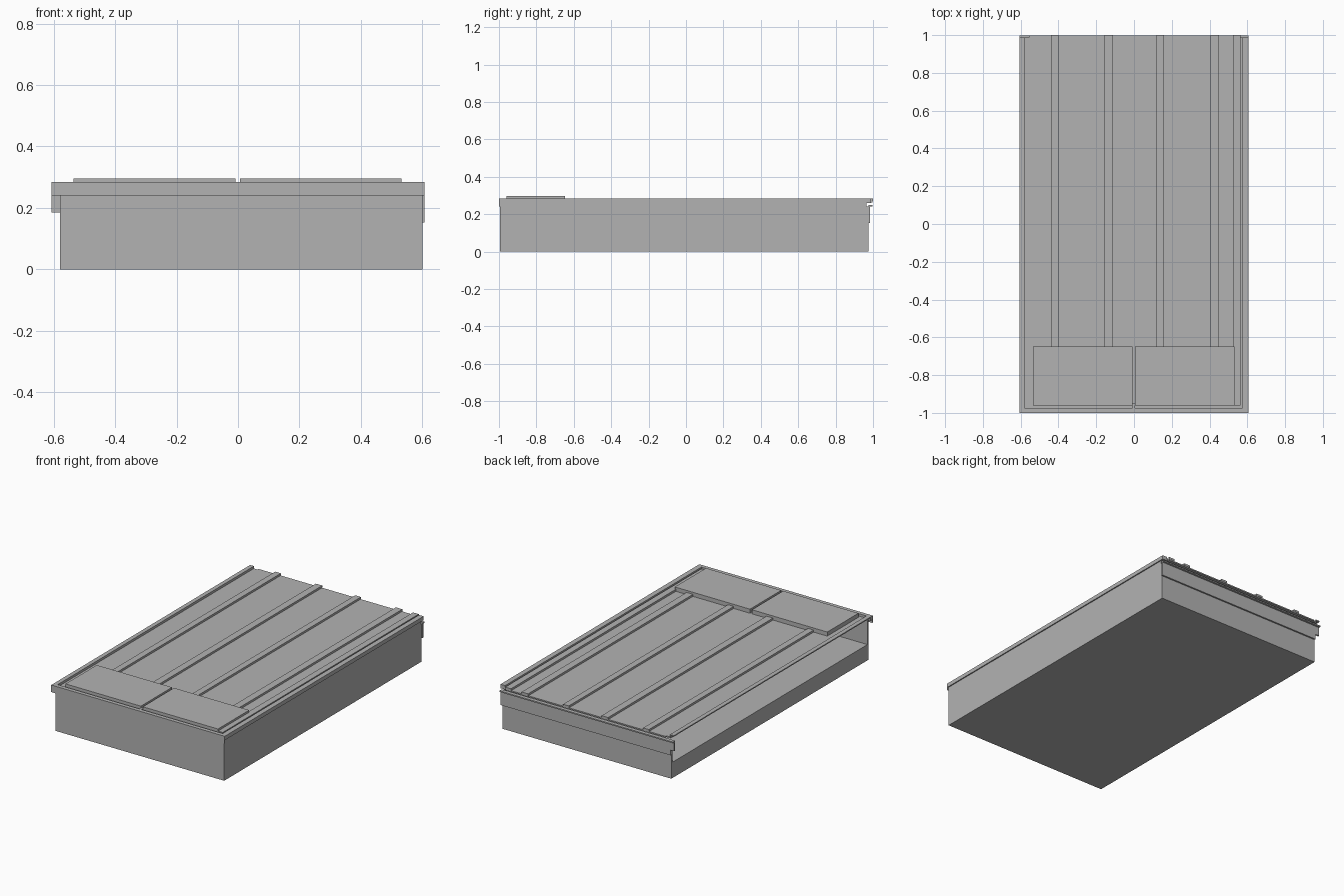
import bpy

if "Cube" in bpy.data.objects:
    bpy.data.objects.remove(bpy.data.objects["Cube"], do_unlink=True)

grey = bpy.data.materials.new("plain_grey")
grey.use_nodes = True
colour = (0.45, 0.45, 0.45, 1)
grey.diffuse_color = colour
grey.node_tree.nodes["Principled BSDF"].inputs["Base Color"].default_value = colour


def box(name, x, y, z):
    """Add a flat-faced block spanning the given (low, high) ranges."""
    spans = (x, y, z)
    bpy.ops.mesh.primitive_cube_add(size=1, location=[(a + b) / 2 for a, b in spans])
    ob = bpy.context.object
    ob.name = name
    ob.scale = [b - a for a, b in spans]
    bpy.ops.object.transform_apply(location=False, rotation=False, scale=True)
    ob.data.materials.append(grey)
    return ob


BACK = 0.975      # back face of the tray
TOP = 0.285       # top of the lid frame
SHEET = 0.27      # top of the recessed lid sheet
WALL = 0.01

# Tray, open along one long side
box("tray_floor", (-0.58, 0.60), (-0.995, BACK), (0, 0.1))
box("front_wall", (-0.58, 0.60), (-0.995, -0.985), (0.1, 0.26))
box("back_wall", (-0.58, 0.60), (BACK - WALL, BACK), (0.1, 0.24))
box("left_wall", (0.60 - WALL, 0.60), (-0.985, BACK - WALL), (0.1, 0.26))

# Lid frame: front lip, side rims
box("front_lip", (-0.607, 0.607), (-1, -0.995), (0.24, TOP))
box("front_rim", (-0.607, 0.607), (-0.995, -0.975), (0.26, TOP))
box("left_rim", (0.575, 0.607), (-0.975, 0.988), (0.26, TOP))
box("right_rim", (-0.607, -0.58), (-0.975, 0.988), (0.278, TOP))
box("right_rim_step", (-0.585, -0.58), (-0.975, 0.988), (0.262, 0.278))

# Lid sheet with lengthwise ribs
box("lid_sheet", (-0.58, 0.575), (-0.975, 0.988), (0.262, SHEET))
box("sheet_back_edge", (-0.555, 0.565), (0.988, 0.998), (0.262, SHEET))
ribs = [(-0.44, -0.40), (-0.155, -0.11), (0.12, 0.16), (0.405, 0.45), (0.525, 0.565)]
for i, span in enumerate(ribs):
    box(f"rib_{i + 1}", span, (-0.96, 1), (SHEET, 0.283))

# Pair of raised plates at the front
for side, span in (("right", (-0.535, -0.008)), ("left", (0.006, 0.532))):
    box(f"{side}_plate", span, (-0.96, -0.648), (SHEET, 0.296))
box("plate_gap_filler", (-0.008, 0.006), (-0.975, -0.95), (SHEET, TOP))

# Back flange with its ledge and end tab
box("back_flange", (-0.58, 0.607), (BACK, 0.985), (0.152, 0.24))
box("flange_ledge", (-0.607, 0.607), (BACK, 0.998), (0.24, 0.248))
box("flange_tab", (-0.607, -0.58), (BACK, 0.985), (0.185, 0.24))
